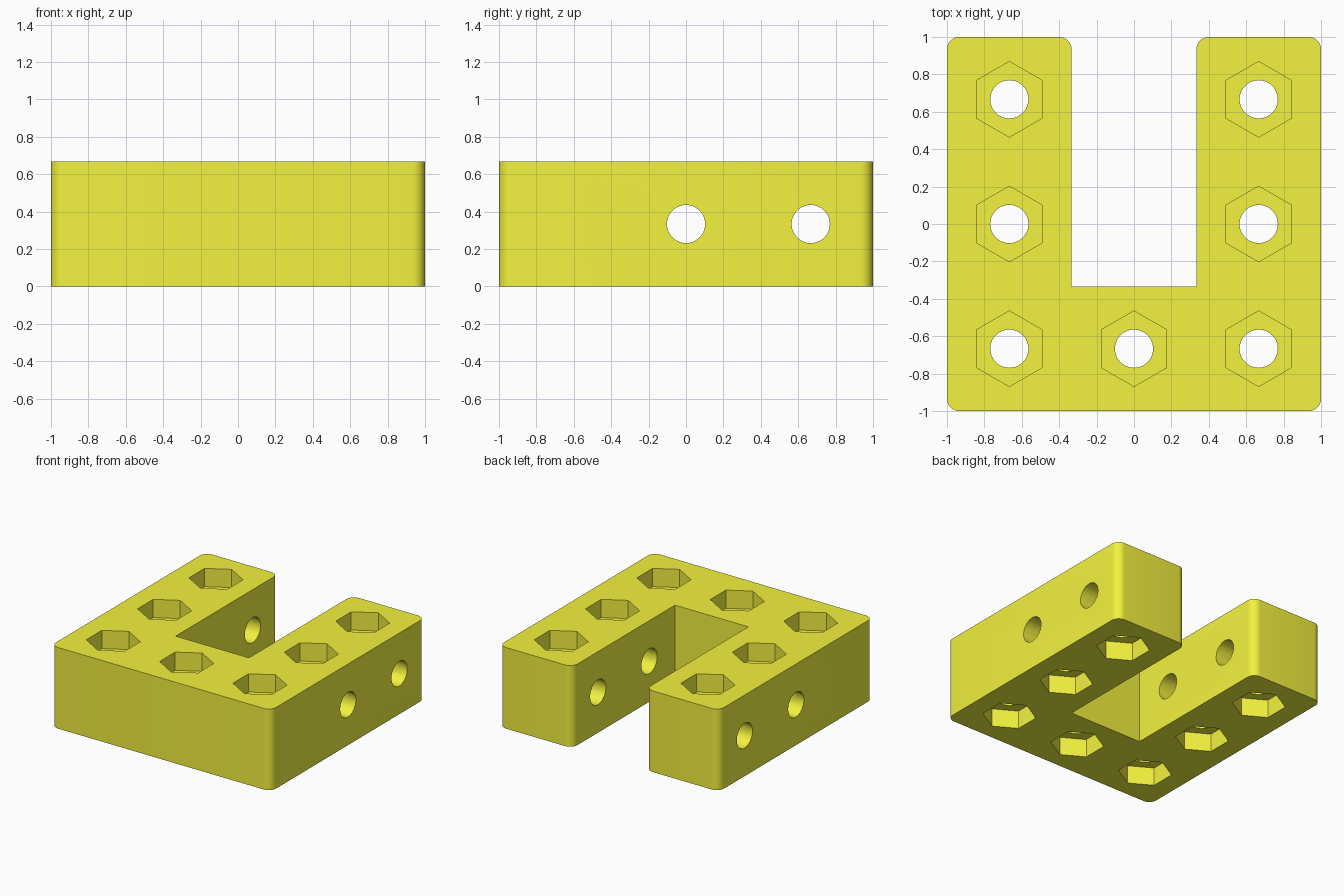
import bpy, bmesh, math

if "Cube" in bpy.data.objects:
    bpy.data.objects.remove(bpy.data.objects["Cube"])

P = 2 / 3          # hole pitch, block thickness and arm width
HOLE_R, HEX_R, HEX_DEPTH, CORNER = 0.102, 0.202, 0.15, 0.067


def u_block():
    """Extruded U profile with the six outer vertical corners rounded."""
    i = P / 2
    profile = [(-1, -1), (1, -1), (1, 1), (i, 1), (i, -i), (-i, -i), (-i, 1), (-1, 1)]
    bm = bmesh.new()
    face = bm.faces.new([bm.verts.new((x, y, 0)) for x, y in profile])
    ext = bmesh.ops.extrude_face_region(bm, geom=[face])
    top = [v for v in ext["geom"] if isinstance(v, bmesh.types.BMVert)]
    bmesh.ops.translate(bm, vec=(0, 0, P), verts=top)
    bmesh.ops.recalc_face_normals(bm, faces=bm.faces)
    edges = [e for e in bm.edges
             if abs(e.verts[0].co.z - e.verts[1].co.z) > 0.1
             and abs(e.verts[0].co.y) > 0.9]
    bmesh.ops.bevel(bm, geom=edges, offset=CORNER, segments=8, profile=0.5, affect='EDGES')
    mesh = bpy.data.meshes.new("bracket_block")
    bm.to_mesh(mesh)
    bm.free()
    obj = bpy.data.objects.new("bracket_block", mesh)
    bpy.context.collection.objects.link(obj)
    return obj


def cut(target, sides, radius, depth, loc, rot=(0, 0, 0)):
    """Subtract a prism from the target, then discard the prism."""
    bpy.ops.mesh.primitive_cylinder_add(vertices=sides, radius=radius, depth=depth,
                                        location=loc, rotation=rot)
    cutter = bpy.context.object
    cutter.hide_render = True
    mod = target.modifiers.new("cut", 'BOOLEAN')
    mod.operation, mod.solver, mod.object = 'DIFFERENCE', 'EXACT', cutter
    bpy.context.view_layer.objects.active = target
    bpy.ops.object.modifier_apply(modifier=mod.name)
    bpy.data.objects.remove(cutter, do_unlink=True)


block = u_block()

# Vertical bolt holes with a hexagonal nut pocket at both ends
for x, y in [(-P, P), (-P, 0), (-P, -P), (0, -P), (P, -P), (P, 0), (P, P)]:
    cut(block, 48, HOLE_R, 2, (x, y, P / 2))
    for z in (0, P):
        cut(block, 6, HEX_R, 2 * HEX_DEPTH, (x, y, z))

# Cross holes running sideways through both arms
for y in (0, P):
    cut(block, 48, HOLE_R, 3, (0, y, P / 2), (0, math.pi / 2, 0))

# Finish: smooth curves, crisp edges, yellow
bpy.ops.object.select_all(action='DESELECT')
block.select_set(True)
bpy.context.view_layer.objects.active = block
bpy.ops.object.shade_smooth_by_angle(angle=math.radians(30))
yellow = bpy.data.materials.new("yellow")
yellow.diffuse_color = (0.9, 0.89, 0.05, 1)
yellow.use_nodes = True
yellow.node_tree.nodes["Principled BSDF"].inputs["Base Color"].default_value = yellow.diffuse_color
block.data.materials.clear()
block.data.materials.append(yellow)
